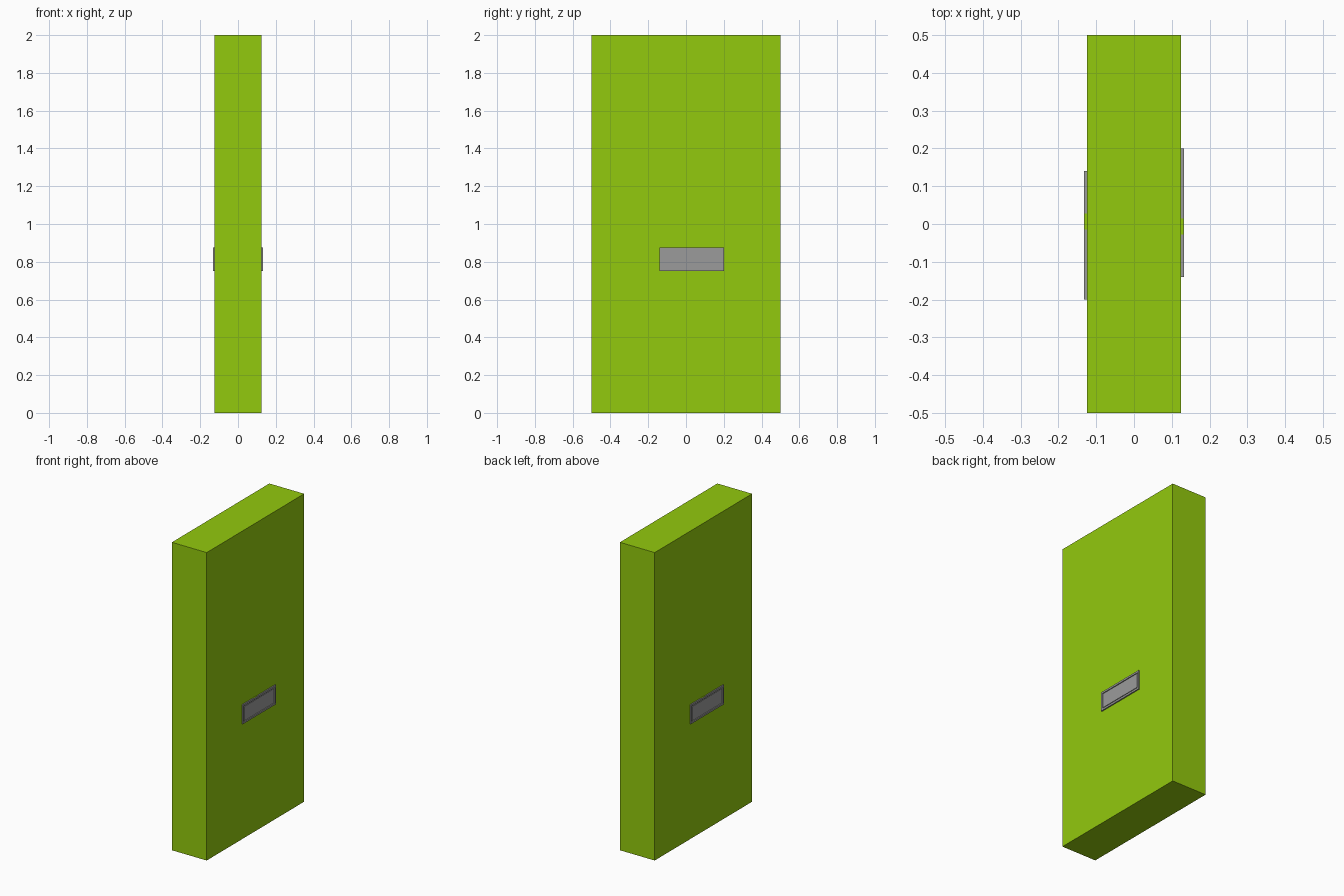
import bpy, bmesh
from mathutils import Matrix

if "Cube" in bpy.data.objects:
    bpy.data.objects.remove(bpy.data.objects["Cube"])

def material(name, rgb):
    m = bpy.data.materials.new(name)
    m.diffuse_color = (*rgb, 1)
    m.use_nodes = True
    m.node_tree.nodes["Principled BSDF"].inputs["Base Color"].default_value = m.diffuse_color
    return m

green = material("lime green", (0.29, 0.585, 0.004))
grey = material("metal grey", (0.33, 0.33, 0.33))

def box(name, lo, hi, mat, bm_edit=None, turn=False):
    bm = bmesh.new()
    bmesh.ops.create_cube(bm, size=1)
    for v in bm.verts:
        v.co = [lo[i] if v.co[i] < 0 else hi[i] for i in range(3)]
    if bm_edit:
        bm_edit(bm)
    if turn:  # half turn about z for the opposite side
        bm.transform(Matrix.Rotation(3.14159265, 4, 'Z'))
    me = bpy.data.meshes.new(name)
    bm.to_mesh(me)
    bm.free()
    me.materials.append(mat)
    ob = bpy.data.objects.new(name, me)
    bpy.context.collection.objects.link(ob)
    return ob

def recess(bm):
    # flat rim, then a recessed panel with a slim raised centre
    bm.normal_update()
    face = max(bm.faces, key=lambda f: f.normal.x)
    for width, step in ((0.017, 0), (0.001, -0.005), (0.006, 0), (0.001, 0.003)):
        bmesh.ops.inset_region(bm, faces=[face], thickness=width, depth=0)
        for v in face.verts:
            v.co.x += step

# door slab
box("door_slab", (-0.125, -0.5, 0), (0.125, 0.5, 2), green)

# letter plate with small top catch on both sides
for side, turn in (("right", False), ("left", True)):
    box(side + "_letter_plate", (0.122, -0.14, 0.75), (0.133, 0.20, 0.875), grey, recess, turn)
    box(side + "_top_catch", (0.122, -0.028, 0.872), (0.131, 0.014, 0.876), green, None, turn)
